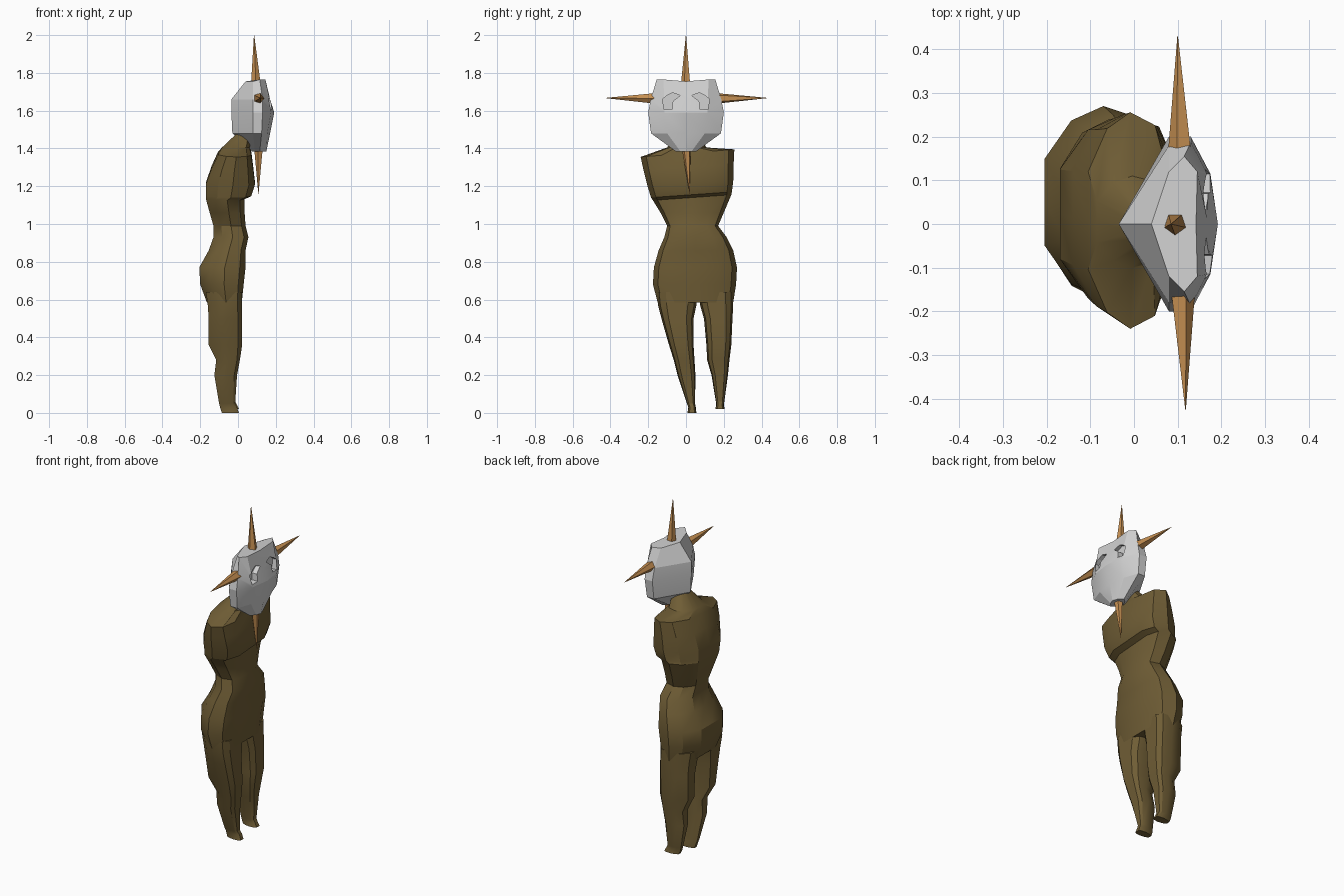
import bpy, bmesh, math
from mathutils import Vector

if "Cube" in bpy.data.objects:
    bpy.data.objects.remove(bpy.data.objects["Cube"])


def material(name, rgb):
    m = bpy.data.materials.new(name)
    m.diffuse_color = (*rgb, 1)
    m.use_nodes = True
    m.node_tree.nodes["Principled BSDF"].inputs["Base Color"].default_value = m.diffuse_color
    return m


OLIVE = material("olive brown", (0.16, 0.11, 0.036))
WHITE = material("bone white", (0.64, 0.64, 0.64))
TAN = material("tan horn", (0.57, 0.28, 0.085))


def loft(name, rings, mat, angle=30):
    """Skin a stack of rings and cap both ends."""
    bm = bmesh.new()
    loops = [[bm.verts.new(p) for p in r] for r in rings]
    n = len(loops[0])
    for a, b in zip(loops, loops[1:]):
        for i in range(n):
            j = (i + 1) % n
            bm.faces.new((a[i], a[j], b[j], b[i]))
    bm.faces.new(loops[0])
    bm.faces.new(loops[-1])
    bmesh.ops.recalc_face_normals(bm, faces=bm.faces)
    me = bpy.data.meshes.new(name)
    bm.to_mesh(me)
    bm.free()
    ob = bpy.data.objects.new(name, me)
    bpy.context.collection.objects.link(ob)
    me.materials.append(mat)
    if angle:
        bpy.ops.object.select_all(action='DESELECT')
        ob.select_set(True)
        bpy.context.view_layer.objects.active = ob
        bpy.ops.object.shade_smooth_by_angle(angle=math.radians(angle))
    return ob


# Cross-section: unit outline with broad front, sloped back corners
SECTION = [(1, -.55), (1, 0), (1, .55), (.75, .88), (.1, 1), (-.5, .85),
           (-1, .45), (-1, 0), (-1, -.45), (-.5, -.85), (.1, -1), (.75, -.88)]


def ring(z, x0, x1, y0, y1, tilt=0.0):
    cx, cy, rx, ry = (x0 + x1) / 2, (y0 + y1) / 2, (x1 - x0) / 2, (y1 - y0) / 2
    return [(cx + u * rx, cy + v * ry, z + tilt * v) for u, v in SECTION]


# Torso from crotch to neck
torso = [
    (.585, -.165, .02, -.15, .25),
    (.68, -.20, .03, -.175, .265),
    (.77, -.205, .04, -.17, .27),
    (.86, -.155, .04, -.145, .25),
    (.93, -.13, .055, -.115, .215),
    (.99, -.13, .04, -.10, .17),
    (1.06, -.15, .035, -.135, .20),
    (1.14, -.17, .035, -.175, .24, .015),
    (1.155, -.17, .07, -.185, .243, .015),
    (1.215, -.17, .09, -.205, .25, .01),
    (1.30, -.14, .08, -.225, .252, .015),
    (1.375, -.105, .07, -.24, .256, .02),
    (1.405, -.085, .062, -.10, .11),
    (1.49, .005, .065, -.04, .04),
]
loft("torso", [ring(*r) for r in torso], OLIVE)

# Legs with feet
right_leg = [
    (.0, -.085, .005, .008, .055),
    (.03, -.095, -.005, .012, .052),
    (.05, -.10, -.015, .005, .048),
    (.20, -.125, -.005, -.045, .05),
    (.28, -.115, .01, -.065, .045),
    (.36, -.155, .022, -.09, .04),
    (.50, -.155, .022, -.13, .04),
    (.57, -.16, .02, -.148, .055),
    (.64, -.17, .02, -.155, .06),
]
left_leg = [
    (.02, -.085, .005, .155, .205),
    (.04, -.095, -.005, .16, .20),
    (.06, -.10, -.015, .158, .203),
    (.20, -.125, -.005, .135, .222),
    (.28, -.115, .01, .112, .23),
    (.36, -.155, .022, .108, .24),
    (.50, -.155, .022, .095, .246),
    (.57, -.16, .02, .075, .25),
    (.64, -.17, .02, .065, .25),
]
loft("right_leg", [ring(*r) for r in right_leg], OLIVE)
loft("left_leg", [ring(*r) for r in left_leg], OLIVE)


# Mask head: wedge at the back, broad faceted face at the front
def head_ring(z, back, side, rim, cheek, mid, lift=0.0):
    half = [(*side, z), (*rim, z + lift), (*cheek, z + lift)]
    other = [(x, -y, h) for x, y, h in reversed(half)]
    return [(back, 0, z)] + half + [(mid, 0, z)] + other


head = loft("head", [
    head_ring(1.385, .075, (.09, .03), (.115, .055), (.14, .03), .15),
    head_ring(1.48, -.03, (.08, .185), (.125, .185), (.155, .10), .17),
    head_ring(1.59, -.035, (.08, .20), (.13, .20), (.175, .115), .192),
    head_ring(1.66, -.035, (.08, .18), (.13, .187), (.168, .115), .17),
    head_ring(1.755, .04, (.08, .12), (.115, .155), (.145, .12), .142, .01),
], WHITE, 20)

# Eye recesses cut into the mask
EYE = [(.03, 1.68), (.07, 1.695), (.10, 1.68), (.125, 1.66),
       (.115, 1.605), (.072, 1.61), (.07, 1.65)]
for side, s in (("left", 1), ("right", -1)):
    cutter = loft(side + "_eye_cutter",
                  [[(x, s * y, z) for y, z in EYE] for x in (.14, .25)], WHITE, 0)
    cutter.hide_render = True
    cutter.hide_set(True)
    mod = head.modifiers.new(side + "_eye", 'BOOLEAN')
    mod.operation = 'DIFFERENCE'
    mod.solver = 'EXACT'
    mod.object = cutter


# Horns: five-sided spikes
def horn(name, base, tip, r):
    base, tip = Vector(base), Vector(tip)
    q = (tip - base).to_track_quat('Z', 'Y')

    def circle(c, rad):
        return [c + q @ Vector((rad * math.cos(i * math.tau / 5),
                                rad * math.sin(i * math.tau / 5), 0)) for i in range(5)]
    loft(name, [circle(base, r), circle(tip, .0008)], TAN, 0)


horn("top_horn", (.095, 0, 1.73), (.085, 0, 2.0), .028)
horn("chin_horn", (.11, 0, 1.42), (.108, .02, 1.16), .026)
horn("left_horn", (.107, .165, 1.665), (.10, .43, 1.667), .029)
horn("right_horn", (.11, -.165, 1.665), (.118, -.425, 1.667), .029)
